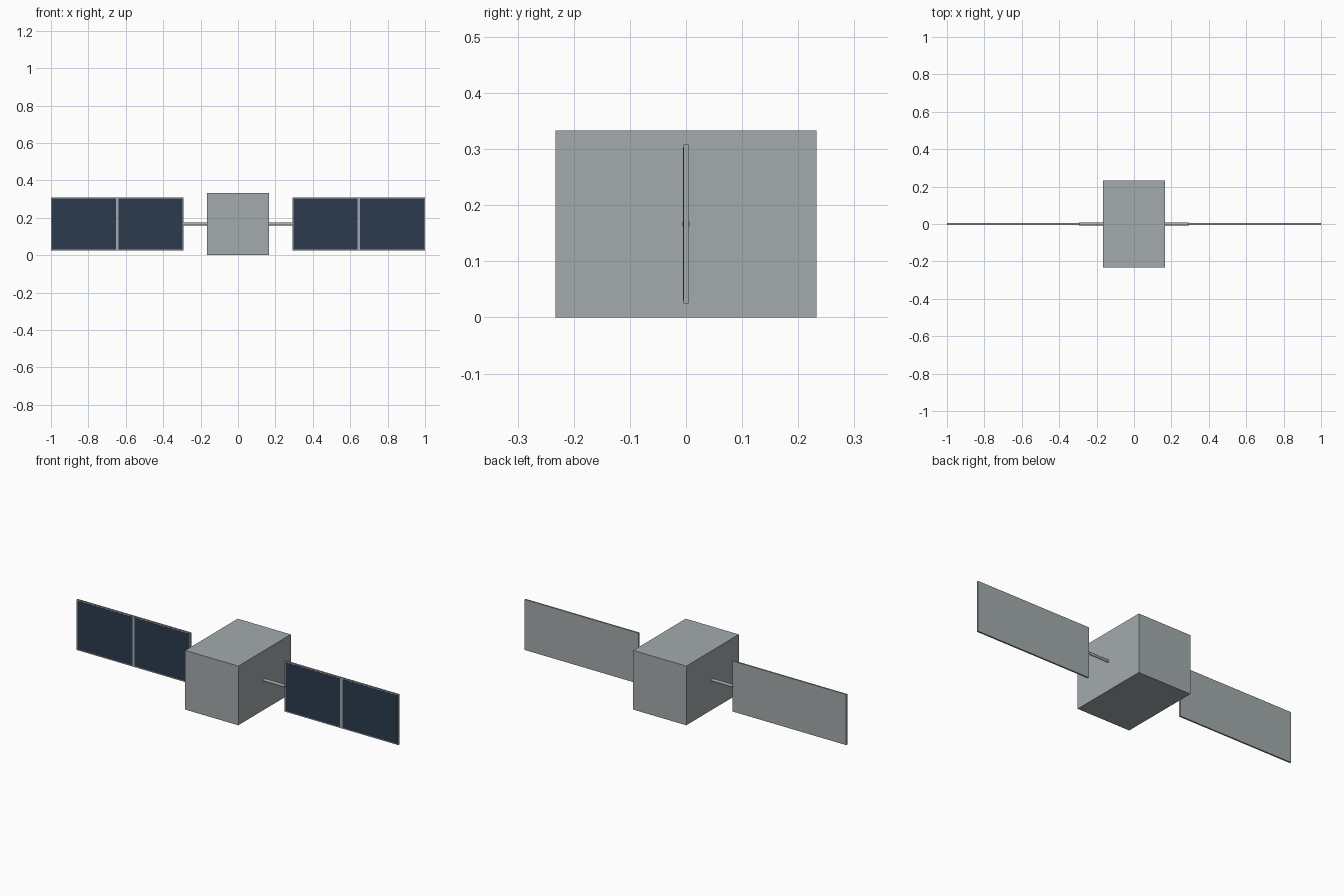
import bpy
from mathutils import Matrix, Vector
import bmesh
import math

if "Cube" in bpy.data.objects:
    bpy.data.objects.remove(bpy.data.objects["Cube"], do_unlink=True)


def make_material(name, color):
    mat = bpy.data.materials.new(name)
    mat.use_nodes = True
    mat.diffuse_color = color
    mat.node_tree.nodes["Principled BSDF"].inputs["Base Color"].default_value = color
    return mat


def finish(name, bm, mat):
    mesh = bpy.data.meshes.new(name)
    bm.to_mesh(mesh)
    bm.free()
    mesh.materials.append(mat)
    obj = bpy.data.objects.new(name, mesh)
    bpy.context.collection.objects.link(obj)
    return obj


def box(name, low, high, mat):
    low, high = Vector(low), Vector(high)
    bm = bmesh.new()
    bmesh.ops.create_cube(bm, size=1, matrix=Matrix.Translation((low + high) / 2)
                          @ Matrix.Diagonal((high - low).to_4d()))
    return finish(name, bm, mat)


def rod(name, x0, x1, z, radius, mat):
    bm = bmesh.new()
    place = Matrix.Translation(((x0 + x1) / 2, 0, z)) @ Matrix.Rotation(math.pi / 2, 4, 'Y')
    bmesh.ops.create_cone(bm, cap_ends=True, segments=16, radius1=radius,
                          radius2=radius, depth=abs(x1 - x0), matrix=place)
    for face in bm.faces:
        face.smooth = len(face.verts) == 4
    for edge in bm.edges:
        edge.smooth = all(face.smooth for face in edge.link_faces)
    return finish(name, bm, mat)


metal = make_material("light grey metal", (0.37, 0.405, 0.415, 1))
solar = make_material("dark blue solar cell", (0.025, 0.042, 0.076, 1))

HALF_X, HALF_Y, HEIGHT = 0.165, 0.233, 0.333
MID = HEIGHT / 2
INNER, OUTER = 0.292, 1.0
HALF_TALL, THICK = 0.142, 0.0045
BORDER, GAP = 0.006, 0.014

# Main body
box("body", (-HALF_X, -HALF_Y, 0), (HALF_X, HALF_Y, HEIGHT), metal)

# Wings: boom, panel and two front cells on each side
for side, s in (("left", 1), ("right", -1)):
    rod(side + "_boom", s * (HALF_X - 0.01), s * (INNER + 0.003), MID, 0.0075, metal)

    def slab(name, a, b, y0, y1, half, mat):
        x0, x1 = sorted((s * a, s * b))
        box(name, (x0, y0, MID - half), (x1, y1, MID + half), mat)

    slab(side + "_panel", INNER, OUTER, -THICK, THICK, HALF_TALL, metal)
    centre = (INNER + OUTER) / 2
    for label, a, b in (("inner", INNER + BORDER, centre - GAP / 2),
                        ("outer", centre + GAP / 2, OUTER - BORDER)):
        slab(f"{side}_{label}_cell", a, b, -THICK - 0.001, -THICK + 0.001,
             HALF_TALL - BORDER, solar)
